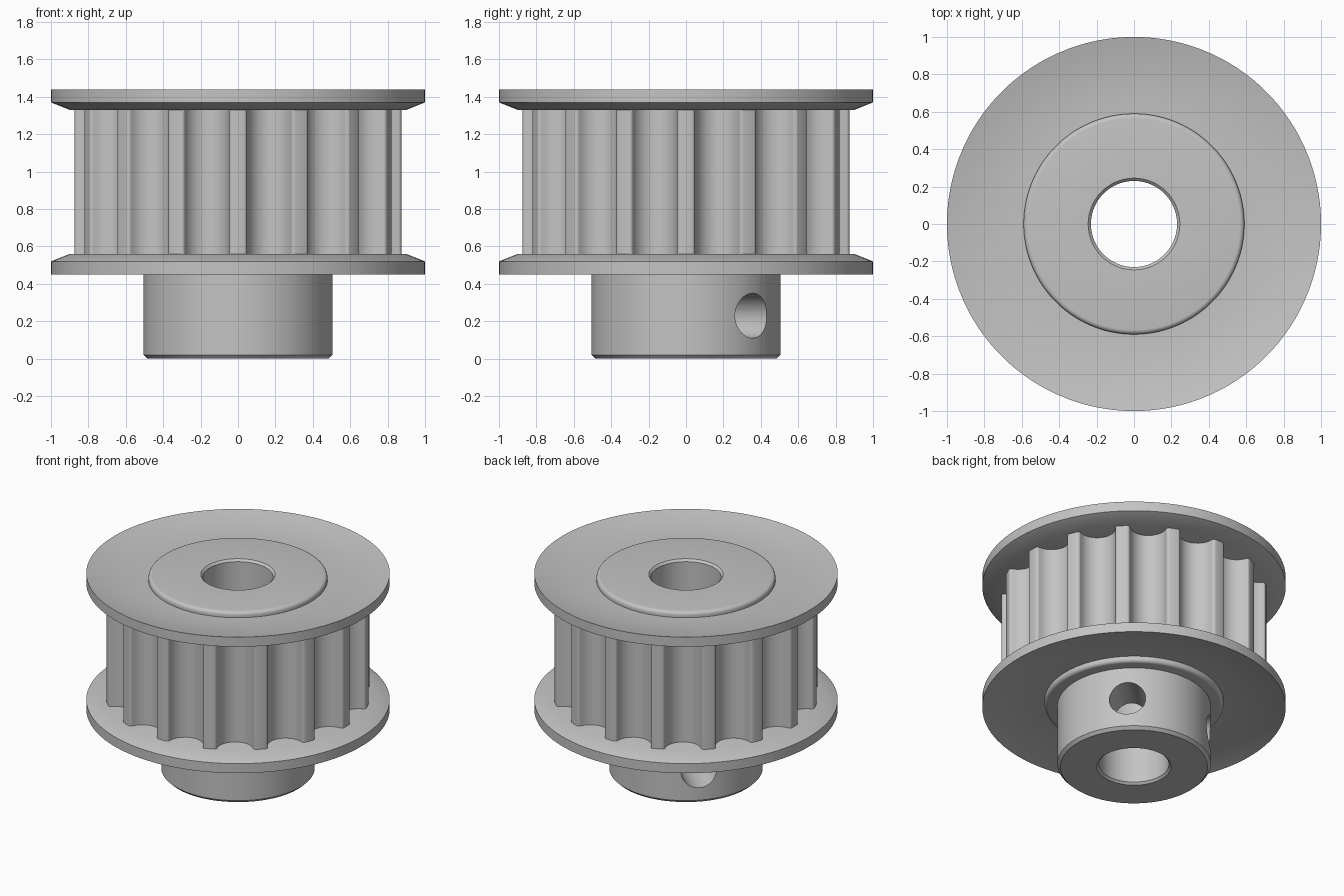
import bpy, bmesh
from math import sin, cos, pi, radians, sqrt
from mathutils import Matrix

cube = bpy.data.objects.get("Cube")
if cube:
    bpy.data.objects.remove(cube, do_unlink=True)

metal = bpy.data.materials.new("grey_metal")
metal.use_nodes = True
grey = (0.55, 0.55, 0.55, 1)
metal.diffuse_color = grey
metal.node_tree.nodes["Principled BSDF"].inputs["Base Color"].default_value = grey

TEETH, TIP, BORE, MIDDLE = 16, 0.875, 0.23, 0.945
PITCH = 2 * pi / TEETH
LAND, EDGE = radians(1.9), radians(3.2)   # half angles of tooth tip and groove edge
FILLET, DEPTH = 0.018, 0.11


def tooth_pitch():
    """Angle and radius along one pitch: rounded tooth tip, then round groove."""
    pts = []
    for i in range(5):
        a = pi / 2 * i / 4
        pts.append((LAND + (EDGE - LAND) * sin(a), TIP - FILLET * (1 - cos(a))))
    for i in range(1, 14):
        a = pi * i / 14
        half = PITCH / 2 - EDGE
        pts.append((PITCH / 2 - half * cos(a), TIP - FILLET - DEPTH * sin(a)))
    left = [(PITCH - a, r) for a, r in reversed(pts[:5])]
    return pts + left


RIM = [(-pi / 2 + k * PITCH + a, r) for k in range(TEETH) for a, r in tooth_pitch()]


def ring(name, profile):
    """Revolve a closed (radius, z) profile; radius None follows the teeth."""
    bm = bmesh.new()
    loops = []
    for r, z in profile:
        loop = []
        for a, tooth_r in RIM:
            rad = tooth_r if r is None else r
            loop.append(bm.verts.new((rad * cos(a), rad * sin(a), z)))
        loops.append(loop)
    n = len(RIM)
    for lower, upper in zip(loops, loops[1:] + loops[:1]):
        for i in range(n):
            j = (i + 1) % n
            bm.faces.new((lower[i], lower[j], upper[j], upper[i]))
    bmesh.ops.recalc_face_normals(bm, faces=bm.faces[:])
    return finish(name, bm)


def finish(name, bm):
    mesh = bpy.data.meshes.new(name)
    bm.to_mesh(mesh)
    bm.free()
    mesh.materials.append(metal)
    obj = bpy.data.objects.new(name, mesh)
    bpy.context.collection.objects.link(obj)
    return obj


def activate(obj):
    bpy.ops.object.select_all(action='DESELECT')
    obj.select_set(True)
    bpy.context.view_layer.objects.active = obj


# Dished flange: sloped underside, rim, hollow face and rounded centre boss
def flange_profile(chamfer):
    pts = [(BORE, 1.33), (0.9, 1.33), (1, 1.37)]
    for i in range(9):
        r = 1 - 0.41 * i / 8
        pts.append((r, 1.39 + 0.05 * ((r - 0.59) / 0.41) ** 2))
    for i in range(6):
        a = pi / 2 * i / 5
        pts.append((0.565 + 0.025 * cos(a), 1.405 + 0.025 * sin(a)))
    pts.append((BORE + chamfer, 1.43))
    if chamfer:
        pts.append((BORE, 1.43 - chamfer))
    return pts


upper = ring("upper_flange", flange_profile(0.015))
lower = ring("lower_flange", [(r, 2 * MIDDLE - z) for r, z in flange_profile(0)])

# Toothed drum between the flanges
drum = ring("toothed_drum", [(BORE, 0.56), (None, 0.56), (None, 1.33), (BORE, 1.33)])

# Hub with chamfered lower edges
hub = ring("hub", [(BORE, 0.015), (BORE + 0.015, 0), (0.485, 0), (0.505, 0.02),
                   (0.505, 0.46), (BORE, 0.46)])

# Two set screw holes drilled through the hub wall at right angles
for angle in (45, 135):
    bm = bmesh.new()
    bmesh.ops.create_cone(bm, cap_ends=True, segments=48, radius1=0.12, radius2=0.12,
                          depth=0.65)
    place = (Matrix.Translation((0, 0, 0.23)) @ Matrix.Rotation(radians(angle), 4, 'Z')
             @ Matrix.Translation((0.375, 0, 0)) @ Matrix.Rotation(pi / 2, 4, 'Y'))
    bmesh.ops.transform(bm, matrix=place, verts=bm.verts[:])
    drill = finish("screw_hole_cutter", bm)
    drill.hide_render = True
    activate(hub)
    cut = hub.modifiers.new("screw_hole", 'BOOLEAN')
    cut.operation = 'DIFFERENCE'
    cut.solver = 'EXACT'
    cut.object = drill
    bpy.ops.object.modifier_apply(modifier=cut.name)
    bpy.data.objects.remove(drill, do_unlink=True)

for obj in (upper, lower, drum, hub):
    activate(obj)
    bpy.ops.object.shade_smooth_by_angle(angle=radians(30))
